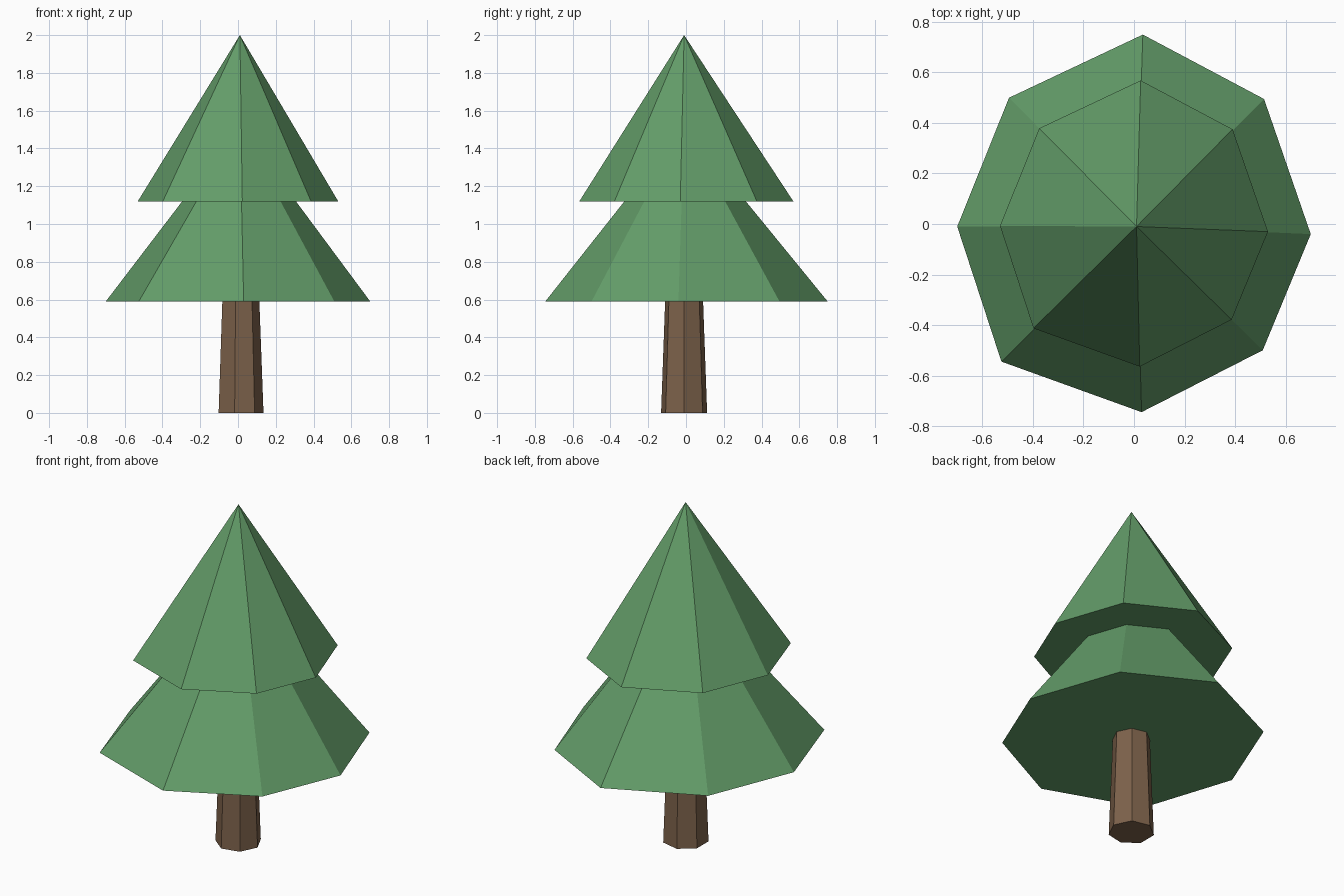
import bpy
import bmesh
from math import cos, sin, tau

default_cube = bpy.data.objects.get("Cube")
if default_cube:
    bpy.data.objects.remove(default_cube, do_unlink=True)


def make_material(name, colour):
    mat = bpy.data.materials.new(name)
    mat.use_nodes = True
    mat.diffuse_color = (*colour, 1)
    mat.node_tree.nodes["Principled BSDF"].inputs["Base Color"].default_value = (*colour, 1)
    return mat


def make_solid(name, mat, base, top):
    """Closed flat-shaded solid from a base ring to a top ring, or to a single tip point."""
    bm = bmesh.new()
    low = [bm.verts.new(p) for p in base]
    high = [bm.verts.new(p) for p in top]
    bm.faces.new(low[::-1])
    count = len(low)
    for i in range(count):
        j = (i + 1) % count
        if len(high) == 1:
            bm.faces.new((low[i], low[j], high[0]))
        else:
            bm.faces.new((low[i], low[j], high[j], high[i]))
    if len(high) > 1:
        bm.faces.new(high)
    bmesh.ops.recalc_face_normals(bm, faces=bm.faces[:])
    mesh = bpy.data.meshes.new(name)
    bm.to_mesh(mesh)
    bm.free()
    mesh.materials.append(mat)
    obj = bpy.data.objects.new(name, mesh)
    bpy.context.collection.objects.link(obj)
    return obj


leaf_green = make_material("leaf green", (0.125, 0.335, 0.14))
bark_brown = make_material("bark brown", (0.205, 0.122, 0.07))

AXIS = (0.01, -0.01)

# Slightly uneven eight-sided outline shared by both foliage tiers
OUTLINE = [(0.70, -0.04), (0.515, 0.495), (0.035, 0.75), (-0.495, 0.50),
           (-0.70, -0.01), (-0.525, -0.545), (0.03, -0.745), (0.51, -0.50)]


def foliage_tier(name, size, base_z, tip_z):
    base = [(x * size, y * size, base_z) for x, y in OUTLINE]
    make_solid(name, leaf_green, base, [(*AXIS, tip_z)])


foliage_tier("lower_foliage", 1.0, 0.59, 1.52)
foliage_tier("upper_foliage", 0.758, 1.12, 2.0)


# Tapered seven-sided trunk, its top tucked inside the lower foliage
def trunk_ring(radius, z, sides=7):
    return [(AXIS[0] + radius * cos(tau * i / sides),
             AXIS[1] + radius * sin(tau * i / sides), z) for i in range(sides)]


make_solid("trunk", bark_brown, trunk_ring(0.125, 0), trunk_ring(0.102, 0.62))
